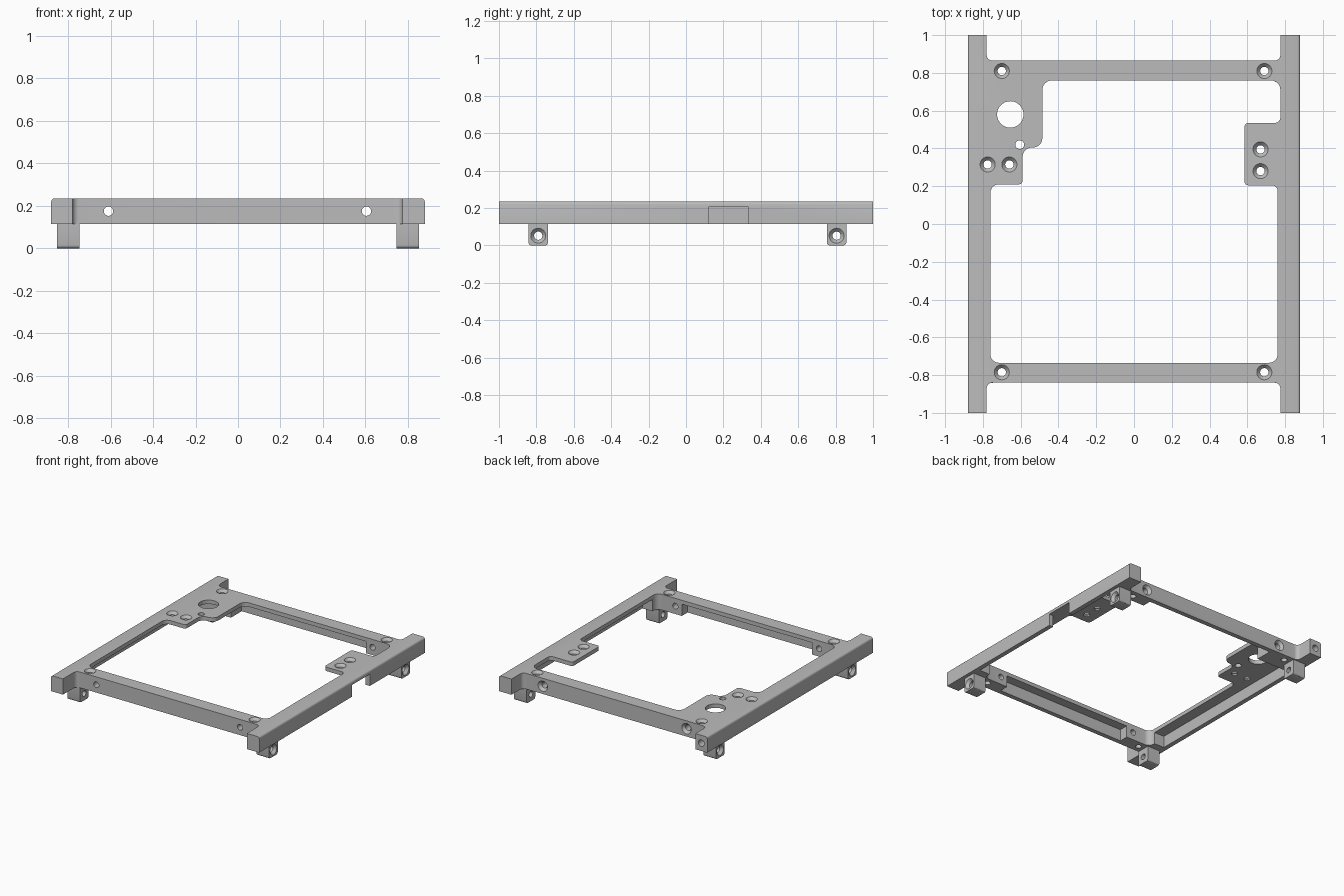
import bpy, bmesh, math
from mathutils import Vector

if "Cube" in bpy.data.objects:
    bpy.data.objects.remove(bpy.data.objects["Cube"])

BOTTOM, TOP, UNDER = 0.115, 0.235, 0.205

grey = bpy.data.materials.new("plain grey")
grey.use_nodes = True
grey.diffuse_color = (0.5, 0.5, 0.5, 1)
grey.node_tree.nodes["Principled BSDF"].inputs["Base Color"].default_value = (0.5, 0.5, 0.5, 1)


def finish(bm, name):
    bmesh.ops.recalc_face_normals(bm, faces=bm.faces)
    mesh = bpy.data.meshes.new(name)
    bm.to_mesh(mesh)
    bm.free()
    mesh.materials.append(grey)
    obj = bpy.data.objects.new(name, mesh)
    bpy.context.collection.objects.link(obj)
    return obj


def rounded(corners, steps=6):
    """Replace every (x, y, radius) corner by an arc."""
    out = []
    for i, (x, y, r) in enumerate(corners):
        p = Vector((x, y))
        if r == 0:
            out.append(p)
            continue
        a = (Vector(corners[i - 1][:2]) - p).normalized()
        b = (Vector(corners[(i + 1) % len(corners)][:2]) - p).normalized()
        for k in range(steps + 1):
            t = k / steps * math.pi / 2
            out.append(p + r * (a * (1 - math.sin(t)) + b * (1 - math.cos(t))))
    return out


def prism(name, corners, z0, z1, edge_rule=None, bevel=0.015):
    bm = bmesh.new()
    face = bm.faces.new([bm.verts.new((p.x, p.y, z0)) for p in rounded(corners)])
    up = bmesh.ops.extrude_face_region(bm, geom=[face])
    verts = [v for v in up["geom"] if isinstance(v, bmesh.types.BMVert)]
    bmesh.ops.translate(bm, verts=verts, vec=(0, 0, z1 - z0))
    if edge_rule:
        edges = [e for e in bm.edges if edge_rule(*(v.co for v in e.verts))]
        bmesh.ops.bevel(bm, geom=edges, offset=bevel, segments=3, profile=0.5,
                        affect='EDGES')
    return finish(bm, name)


def box(name, x0, x1, y0, y1, z0, z1, edge_rule=None):
    return prism(name, [(x0, y0, 0), (x1, y0, 0), (x1, y1, 0), (x0, y1, 0)], z0, z1, edge_rule)


def hole(at, outward, depth, radius=0.022, sink=0.04):
    """Round cutter with a countersink where it leaves the surface."""
    n = 32
    profile = [(-depth, radius), (-0.02, radius), (0, sink), (0.01, sink)]
    bm = bmesh.new()
    rings = [[bm.verts.new((r * math.cos(2 * math.pi * i / n), r * math.sin(2 * math.pi * i / n), z))
              for i in range(n)] for z, r in profile]
    for low, high in zip(rings, rings[1:]):
        for i in range(n):
            j = (i + 1) % n
            bm.faces.new((low[i], low[j], high[j], high[i]))
    bm.faces.new(rings[0])
    bm.faces.new(rings[-1])
    cutter = finish(bm, "hole_cutter")
    cutter.rotation_euler = Vector(outward).to_track_quat('Z', 'Y').to_euler()
    cutter.location = at
    return cutter


def carve(obj, cutters):
    bpy.context.view_layer.objects.active = obj
    for cutter in cutters:
        cutter.hide_render = True
        mod = obj.modifiers.new("cut", 'BOOLEAN')
        mod.operation, mod.solver, mod.object = 'DIFFERENCE', 'EXACT', cutter
        bpy.ops.object.modifier_apply(modifier=mod.name)
        bpy.data.objects.remove(cutter)
    bpy.ops.object.select_all(action='DESELECT')
    obj.select_set(True)
    bpy.ops.object.shade_smooth_by_angle(angle=math.radians(30))


# Frame outline: two side rails joined by two crossbars
f = 0.03
outline = [(-0.88, -1, 0), (-0.78, -1, 0), (-0.78, -0.84, f), (0.775, -0.84, f),
           (0.775, -1, 0), (0.88, -1, 0), (0.88, 1, 0), (0.775, 1, 0),
           (0.775, 0.865, f), (-0.78, 0.865, f), (-0.78, 1, 0), (-0.88, 1, 0)]
frame = prism("frame", outline, BOTTOM, TOP,
              lambda a, b: min(a.z, b.z) > TOP - 0.001 and abs(a.x) > 0.87 and abs(a.x - b.x) < 0.001)

# Window with the two mounting tabs left standing
window = [(-0.76, -0.735, 0.045), (0.76, -0.735, 0.045), (0.76, 0.205, f), (0.585, 0.205, 0.02),
          (0.585, 0.535, 0.02), (0.775, 0.535, f), (0.775, 0.76, 0.05), (-0.485, 0.76, 0.05),
          (-0.485, 0.405, 0.05), (-0.59, 0.405, 0.05), (-0.59, 0.21, 0.02), (-0.76, 0.21, 0.045)]
cuts = [prism("window_cutter", window, 0, 0.4)]

# Pockets under the rails and crossbars, and the notch in one rail
cuts += [box("rail_pocket", -0.845, 0.845, -0.68, 0.70, 0.05, UNDER),
         box("bar_pocket", -0.55, 0.55, -0.805, 0.83, 0.05, UNDER),
         box("rail_notch", 0.8, 0.95, 0.12, 0.335, 0.05, UNDER)]

# Countersunk screw holes from above
for x, y in [(-0.70, 0.81), (0.69, 0.81), (-0.70, -0.785), (0.69, -0.785),
             (-0.775, 0.315), (-0.66, 0.315), (0.67, 0.395), (0.67, 0.28)]:
    cuts.append(hole((x, y, TOP), (0, 0, 1), 0.2))

# Plain holes in the large tab
cuts += [hole((-0.655, 0.58, TOP), (0, 0, 1), 0.2, 0.07, 0.07),
         hole((-0.605, 0.42, TOP), (0, 0, 1), 0.2, 0.023, 0.023)]

# Cross holes in the bars and one blind hole in a rail end
for x in (-0.61, 0.605):
    cuts += [hole((x, -0.84, 0.175), (0, -1, 0), 0.2, 0.022, 0.022),
             hole((x, 0.865, 0.175), (0, 1, 0), 0.2)]
cuts.append(hole((-0.83, 1, 0.175), (0, 1, 0), 0.12, 0.025, 0.025))
carve(frame, cuts)

# Four feet with cross holes
for side, x in (("right", -0.80), ("left", 0.80)):
    for end, y in (("front", -0.79), ("back", 0.805)):
        foot = box(f"{end}_{side}_foot", x - 0.053, x + 0.053, y - 0.052, y + 0.052, 0, BOTTOM,
                   lambda a, b: max(a.z, b.z) < 0.001 and abs(a.y - b.y) < 0.001)
        out = math.copysign(1, x)
        carve(foot, [hole((x + out * 0.053, y, 0.052), (out, 0, 0), 0.2)])
